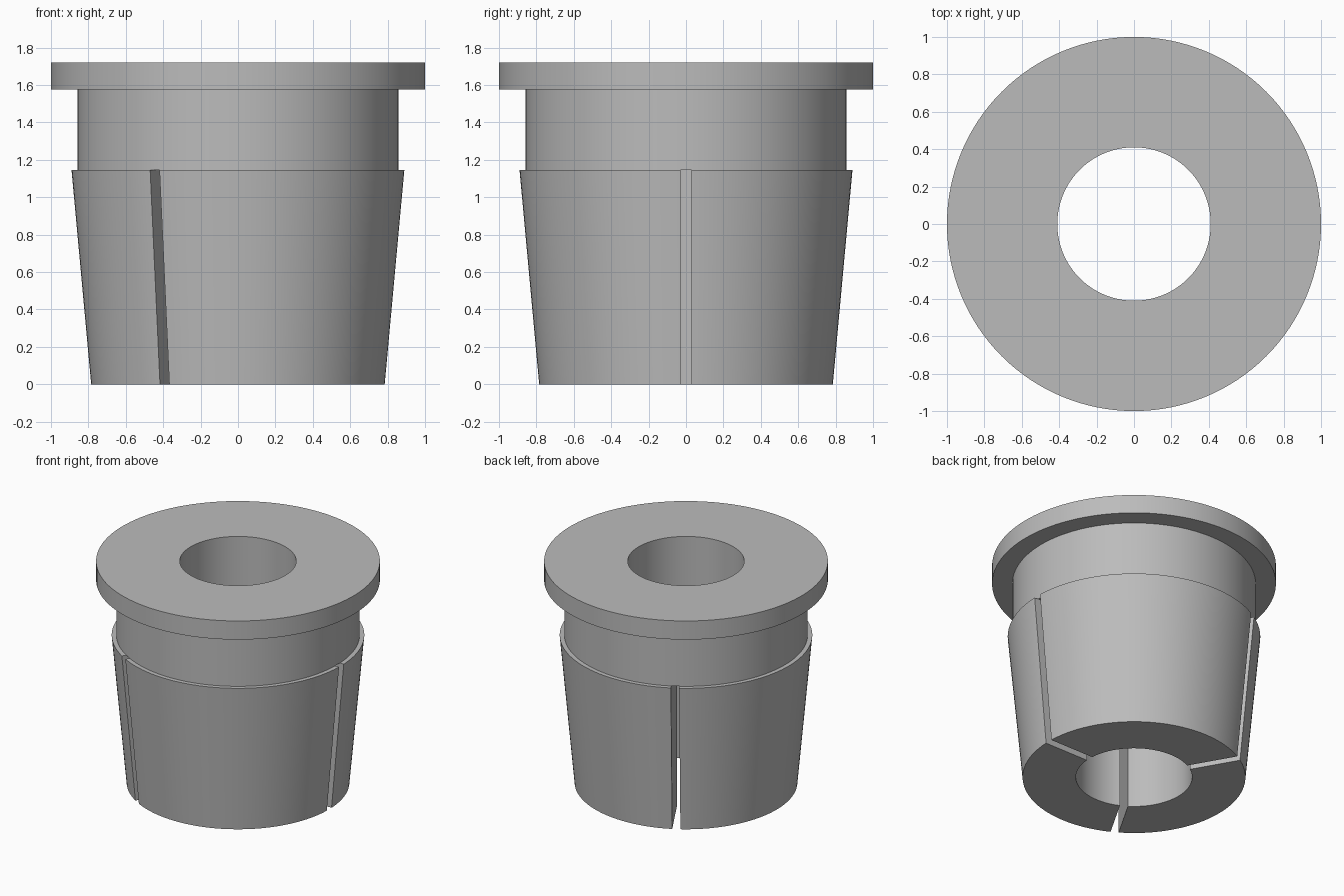
import bpy
import bmesh
from math import pi, radians
from mathutils import Matrix, Vector

cube = bpy.data.objects.get("Cube")
if cube:
    bpy.data.objects.remove(cube, do_unlink=True)

SEGMENTS = 128
SHOULDER = 1.145

grey = bpy.data.materials.new("plain grey")
grey.use_nodes = True
grey.diffuse_color = (0.5, 0.5, 0.5, 1)
grey.node_tree.nodes["Principled BSDF"].inputs["Base Color"].default_value = (0.5, 0.5, 0.5, 1)


def make_object(name, bm):
    bmesh.ops.recalc_face_normals(bm, faces=bm.faces)
    mesh = bpy.data.meshes.new(name)
    bm.to_mesh(mesh)
    bm.free()
    mesh.materials.append(grey)
    obj = bpy.data.objects.new(name, mesh)
    bpy.context.collection.objects.link(obj)
    return obj


# Flanged, tapered sleeve with a straight bore: closed (radius, height) profile
profile = [(0.41, 0), (0.785, 0), (0.89, SHOULDER), (0.857, SHOULDER),
           (0.857, 1.575), (1, 1.575), (1, 1.72), (0.41, 1.72)]
bm = bmesh.new()
verts = [bm.verts.new((r, 0, z)) for r, z in profile]
edges = [bm.edges.new((a, b)) for a, b in zip(verts, verts[1:] + verts[:1])]
bmesh.ops.spin(bm, geom=verts + edges, cent=(0, 0, 0), axis=(0, 0, 1),
               angle=2 * pi, steps=SEGMENTS, use_merge=True)
bmesh.ops.remove_doubles(bm, verts=bm.verts, dist=0.0001)
sleeve = make_object("split_sleeve", bm)

# Three radial slots from the bottom up to the shoulder
bm = bmesh.new()
low, high = -0.1, SHOULDER + 0.001
for angle in (0, 120, 240):
    place = (Matrix.Rotation(radians(angle), 4, "Z")
             @ Matrix.Translation(Vector((0.65, 0, (low + high) / 2)))
             @ Matrix.Diagonal((0.7, 0.058, high - low, 1)))
    bmesh.ops.create_cube(bm, size=1, matrix=place)
cutter = make_object("slot_cutter", bm)
cutter.hide_render = True

cut = sleeve.modifiers.new("slots", "BOOLEAN")
cut.operation = "DIFFERENCE"
cut.solver = "EXACT"
cut.object = cutter

# Apply the slots, then shade smooth with crisp edges
bpy.ops.object.select_all(action="DESELECT")
sleeve.select_set(True)
bpy.context.view_layer.objects.active = sleeve
bpy.ops.object.modifier_apply(modifier=cut.name)
bpy.data.objects.remove(cutter, do_unlink=True)
bpy.ops.object.shade_smooth_by_angle(angle=radians(30))
